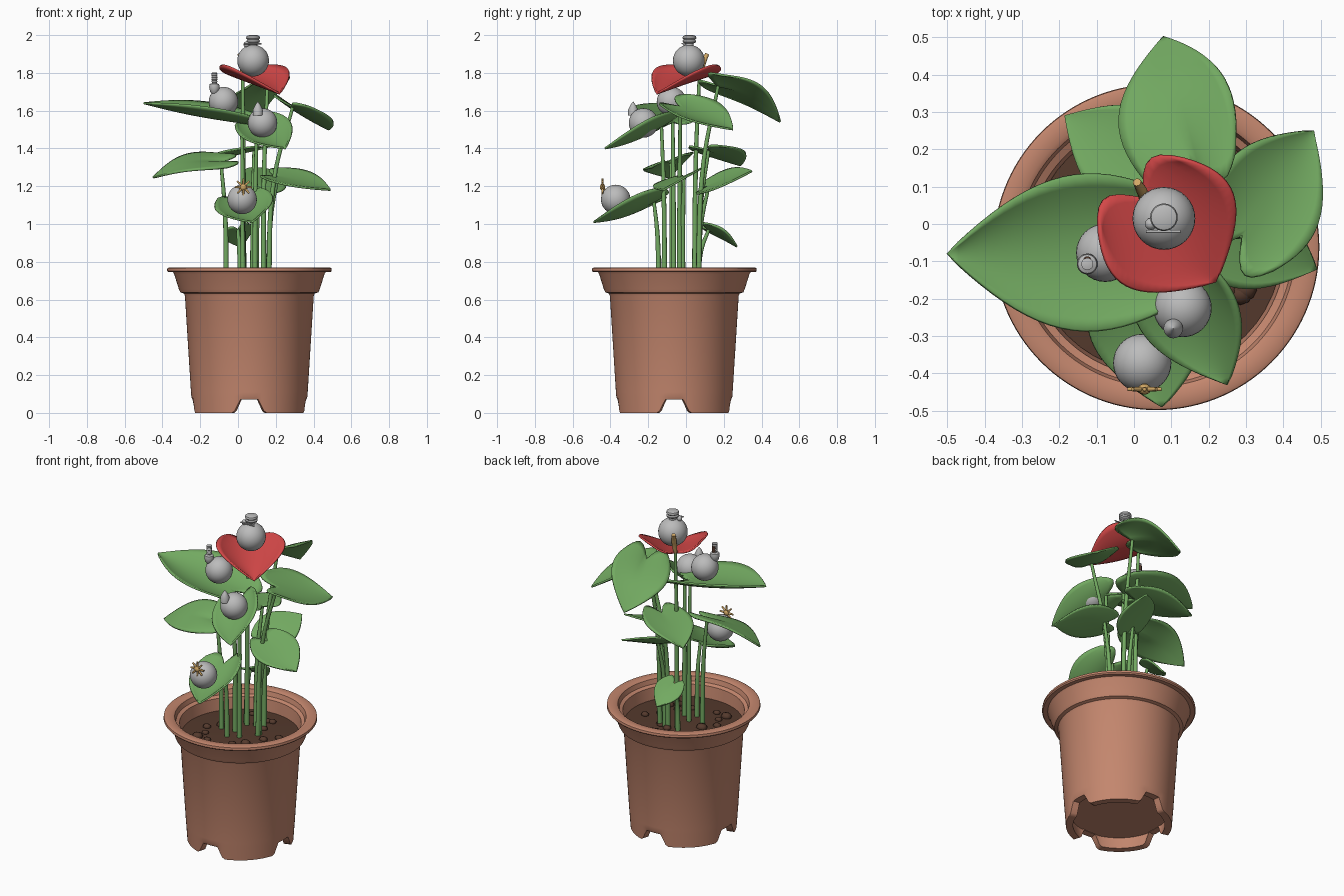
import bpy, bmesh, math, random
from math import sin, cos, pi
from mathutils import Vector

old = bpy.data.objects.get("Cube")
if old:
    bpy.data.objects.remove(old, do_unlink=True)
random.seed(4)


def material(name, *rgb):
    m = bpy.data.materials.new(name)
    m.use_nodes = True
    m.diffuse_color = (*rgb, 1)
    m.node_tree.nodes["Principled BSDF"].inputs["Base Color"].default_value = (*rgb, 1)
    return m


CLAY = material("terracotta", 0.55, 0.24, 0.155)
SOIL = material("soil_brown", 0.09, 0.042, 0.026)
GREEN = material("leaf_green", 0.17, 0.40, 0.12)
RED = material("spathe_red", 0.66, 0.065, 0.065)
GREY = material("silver_grey", 0.50, 0.50, 0.50)
GOLD = material("gold", 0.64, 0.39, 0.13)


def finish(name, bm, mat, angle=40):
    bmesh.ops.recalc_face_normals(bm, faces=bm.faces)
    mesh = bpy.data.meshes.new(name)
    bm.to_mesh(mesh)
    bm.free()
    ob = bpy.data.objects.new(name, mesh)
    bpy.context.collection.objects.link(ob)
    mesh.materials.append(mat)
    bpy.ops.object.select_all(action="DESELECT")
    ob.select_set(True)
    bpy.context.view_layer.objects.active = ob
    bpy.ops.object.shade_smooth_by_angle(angle=math.radians(angle))
    return ob


def lathe(name, profile, mat, centre, segments=32, closed=False, shape=None):
    """Turn (radius, height) points around the vertical axis."""
    bm = bmesh.new()
    rings = []
    for r, z in profile:
        ring = []
        for i in range(segments):
            a = 2 * pi * i / segments
            h = shape(a, z) if shape else z
            ring.append(bm.verts.new((centre[0] + r * cos(a), centre[1] + r * sin(a), centre[2] + h)))
        rings.append(ring)
    pairs = list(zip(rings, rings[1:]))
    if closed:
        pairs.append((rings[-1], rings[0]))
    for a, b in pairs:
        for i in range(segments):
            j = (i + 1) % segments
            bm.faces.new((a[i], a[j], b[j], b[i]))
    if not closed:
        bm.faces.new(rings[0])
        bm.faces.new(rings[-1])
    return finish(name, bm, mat)


def ball(name, centre, r, mat, scale=(1, 1, 1), seg=32):
    bm = bmesh.new()
    bmesh.ops.create_uvsphere(bm, u_segments=seg, v_segments=seg // 2, radius=r)
    bmesh.ops.scale(bm, vec=scale, verts=bm.verts)
    bmesh.ops.translate(bm, vec=centre, verts=bm.verts)
    return finish(name, bm, mat, 60)


def tube(name, points, radii, mat):
    cu = bpy.data.curves.new(name, "CURVE")
    cu.dimensions = "3D"
    cu.bevel_depth = 1
    cu.bevel_resolution = 3
    cu.use_fill_caps = True
    sp = cu.splines.new("BEZIER")
    sp.bezier_points.add(len(points) - 1)
    for bp, p, r in zip(sp.bezier_points, points, radii):
        bp.co, bp.radius = p, r
        bp.handle_left_type = bp.handle_right_type = "AUTO"
    cu.materials.append(mat)
    ob = bpy.data.objects.new(name, cu)
    bpy.context.collection.objects.link(ob)


def heart(name, base, tip, width, roll, cup, arch, mat, nt=18, ns=14):
    """Heart-shaped blade from its stalk to its tip; roll > 0 lowers its right edge."""
    base, tip = Vector(base), Vector(tip)
    axis = tip - base
    side = axis.cross(Vector((0, 0, 1))).normalized()
    up = side.cross(axis).normalized()
    c, s = cos(math.radians(roll)), sin(math.radians(roll))
    side, up = side * c - up * s, up * c + side * s
    bm = bmesh.new()
    grid = []
    for i in range(nt + 1):
        t = i / nt
        w = max(0, sin(pi * (0.27 + 0.73 * t))) ** 0.95
        row = []
        for j in range(ns + 1):
            q = 2 * j / ns - 1
            u = t - 0.24 * (1 - t) ** 3 * sin(pi * 0.88 * abs(q))
            lift = cup * q * q * w + arch * sin(pi * t)
            row.append(bm.verts.new(base + axis * u + side * (q * w * width / 2) + up * lift))
        grid.append(row)
    for a, b in zip(grid, grid[1:]):
        for j in range(ns):
            bm.faces.new((a[j], a[j + 1], b[j + 1], b[j]))
    bmesh.ops.remove_doubles(bm, verts=bm.verts, dist=0.0004)
    ob = finish(name, bm, mat, 60)
    mod = ob.modifiers.new("thickness", "SOLIDIFY")
    mod.thickness = 0.01
    mod.offset = 0


def clamp(v, low, high):
    return max(low, min(high, v))


def stem(name, base):
    """Rise almost straight from the soil, then lean out to the blade."""
    x, y, z = base
    sx = clamp(0.05 + 0.8 * (x - 0.05), -0.07, 0.16)
    sy = clamp(-0.05 + 0.8 * (y + 0.05), -0.145, 0.065)
    mid = (sx + 0.25 * (x - sx), sy + 0.25 * (y - sy), 0.68 + 0.6 * (z - 0.68))
    tube(name, [(sx, sy, 0.65), mid, (x, y, z)], [0.015, 0.012, 0.009], GREEN)


# Pot with four drainage notches in the foot
POT = (0.06, -0.062, 0)


def foot_notch(angle, z):
    if z > 0.001:
        return z
    d = abs((angle + pi / 4) % (pi / 2) - pi / 4)
    return 0.07 * clamp((0.28 - d) / 0.12, 0, 1)


lathe("pot", [(0.26, 0), (0.301, 0), (0.307, 0.085), (0.309, 0.11), (0.341, 0.62), (0.346, 0.632),
              (0.365, 0.638), (0.373, 0.655), (0.398, 0.735), (0.404, 0.745), (0.43, 0.745),
              (0.436, 0.752), (0.434, 0.766), (0.425, 0.77), (0.385, 0.77), (0.373, 0.763),
              (0.365, 0.735), (0.345, 0.725), (0.335, 0.64), (0.275, 0.09)], CLAY, POT, 120, True, foot_notch)
lathe("pot_floor", [(0.282, 0.075), (0.282, 0.09)], CLAY, POT, 48)

# Soil and clumps
lathe("soil", [(0.33, 0.62), (0.336, 0.652), (0.2, 0.658), (0.03, 0.663)], SOIL, POT, 48)
for i in range(20):
    a, r = random.uniform(0, 2 * pi), random.uniform(0.13, 0.29)
    ball(f"soil_clump_{i + 1}", (POT[0] + r * cos(a), POT[1] + r * sin(a), 0.662),
         random.uniform(0.02, 0.036), SOIL, (1, 0.85, 0.65), 8)

# Leaves: base, tip, width, roll, cup, arch
LEAVES = [
    ((0.02, -0.07, 1.54), (-0.5, -0.08, 1.64), 0.42, -4, 0.065, -0.01),
    ((0.155, 0.17, 1.73), (0.08, 0.5, 1.54), 0.33, -18, 0.01, 0.045),
    ((0.29, -0.03, 1.62), (0.48, 0.25, 1.5), 0.31, 16, 0.035, -0.005),
    ((0.21, -0.01, 1.25), (0.49, -0.12, 1.18), 0.26, 17, 0.015, 0.005),
    ((0.085, 0.12, 1.39), (-0.185, 0.29, 1.31), 0.28, -2, 0.015, 0.01),
    ((0.11, 0.12, 1.2), (0.2, 0.35, 1.28), 0.24, 25, 0.01, 0.005),
    ((0.02, -0.17, 1.12), (0.075, -0.49, 1.01), 0.31, 14, 0.05, -0.02),
    ((0.1, -0.13, 1.52), (0.25, -0.43, 1.4), 0.28, 20, 0.045, -0.015),
    ((-0.09, -0.08, 1.325), (-0.45, -0.09, 1.245), 0.28, -19, 0.0, 0.04),
    ((0.0, 0.12, 0.97), (0.015, 0.27, 0.88), 0.16, -20, 0.01, 0.01),
]
for i, leaf in enumerate(LEAVES, 1):
    heart(f"leaf_{i}", *leaf, GREEN)
    stem(f"stem_{i}", leaf[0])

# Red flower
FLOWER = (0.025, 0.07, 1.77)
heart("flower_spathe", FLOWER, (0.22, -0.155, 1.69), 0.39, 0, 0.085, 0.005, RED)
stem("flower_stem", FLOWER)
tube("flower_spadix", [FLOWER, (0.02, 0.09, 1.85), (0.008, 0.112, 1.9)], [0.012, 0.015, 0.011], GOLD)

# Grey balls resting on the blades
BALLS = {"top": (0.08, 0.015, 1.865), "left": (-0.077, -0.077, 1.648),
         "middle": (0.13, -0.225, 1.535), "low": (0.022, -0.372, 1.13)}
for key, centre in BALLS.items():
    ball(f"{key}_ball", centre, 0.084 if key == "top" else 0.078, GREY)

# Top ball: domed grille head with a crossbar
lathe("grille_head", [(0.022, 1.94), (0.022, 1.955), (0.034, 1.962), (0.036, 1.97), (0.03, 1.976),
                      (0.037, 1.984), (0.034, 1.995), (0.02, 2.0)], GREY, (0.08, 0.018, 0), 24)
tube("head_crossbar", [(0.032, -0.02, 1.955), (0.125, -0.02, 1.955)], [0.004, 0.004], GREY)
ball("head_knob", (0.045, 0.0, 1.95), 0.016, GREY, seg=12)

# Left ball: ribbed post with a dark strip at the back
post = [(0.014, 1.69), (0.022, 1.7), (0.028, 1.725), (0.025, 1.74), (0.014, 1.745)]
for k in range(4):
    z = 1.75 + 0.011 * k
    post += [(0.013, z), (0.016, z + 0.003), (0.016, z + 0.007)]
post += [(0.014, 1.793), (0.016, 1.8), (0.008, 1.802)]
lathe("ribbed_post", post, GREY, (-0.125, -0.107, 0), 20)
tube("post_back_strip", [(-0.125, -0.097, 1.748), (-0.125, -0.097, 1.785)], [0.011, 0.011], SOIL)

# Middle ball: small cone
lathe("cone_finial", [(0.026, 1.575), (0.026, 1.605), (0.014, 1.63), (0.001, 1.648)],
      GREY, (0.105, -0.28, 0), 20)

# Low ball: gold star with a domed hub
HUB = Vector((0.028, -0.442, 1.195))
ball("star_hub", HUB, 0.018, GOLD, (1, 0.8, 1), 16)
for k in range(8):
    d = Vector((cos(pi * k / 4), 0, sin(pi * k / 4)))
    tube(f"star_ray_{k + 1}", [HUB, HUB + d * 0.045], [0.007, 0.005], GOLD)
tube("star_pin", [HUB, HUB + Vector((0, 0.03, -0.04))], [0.006, 0.006], GOLD)
